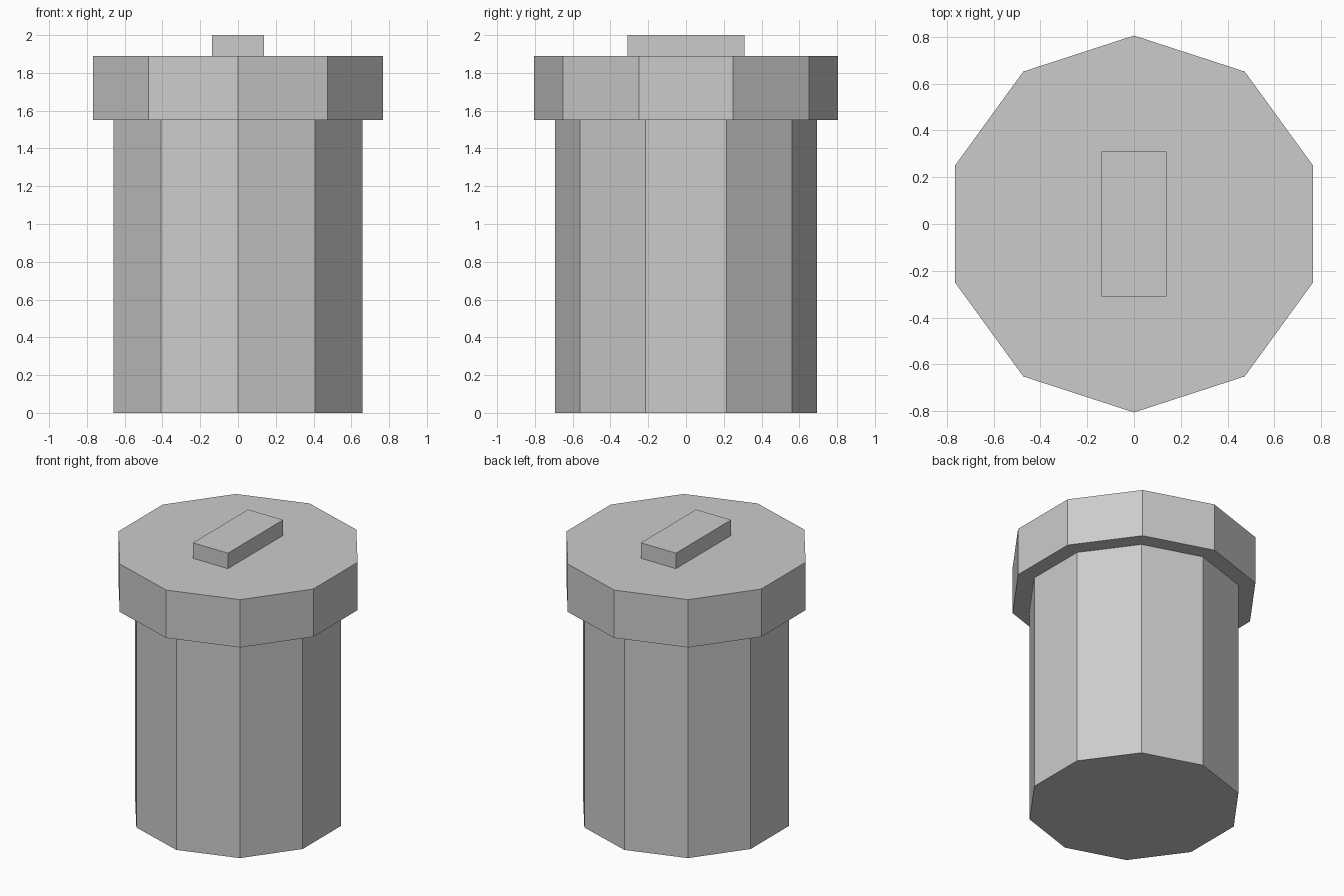
import bpy, bmesh
from math import sin, cos, tau

if "Cube" in bpy.data.objects:
    bpy.data.objects.remove(bpy.data.objects["Cube"])


def prism(name, outline, z0, z1):
    """Extrude a flat outline from z0 up to z1."""
    bm = bmesh.new()
    base = bm.faces.new([bm.verts.new((x, y, z0)) for x, y in outline])
    top = bmesh.ops.extrude_face_region(bm, geom=[base], use_keep_orig=True)
    verts = [g for g in top["geom"] if isinstance(g, bmesh.types.BMVert)]
    bmesh.ops.translate(bm, verts=verts, vec=(0, 0, z1 - z0))
    bmesh.ops.recalc_face_normals(bm, faces=bm.faces)
    mesh = bpy.data.meshes.new(name)
    bm.to_mesh(mesh)
    bm.free()
    obj = bpy.data.objects.new(name, mesh)
    bpy.context.collection.objects.link(obj)
    return obj


def decagon(radius):
    """Ten-sided outline with corners on the y axis."""
    return [(-radius * sin(tau * i / 10), radius * cos(tau * i / 10)) for i in range(10)]


# Ten-sided can body
prism("bin_body", decagon(0.693), 0.0, 1.55)

# Wider overhanging lid
prism("lid", decagon(0.806), 1.55, 1.89)

# Block handle on the lid
hx, hy = 0.138, 0.31
prism("lid_handle", [(-hx, -hy), (hx, -hy), (hx, hy), (-hx, hy)], 1.89, 2.0)
